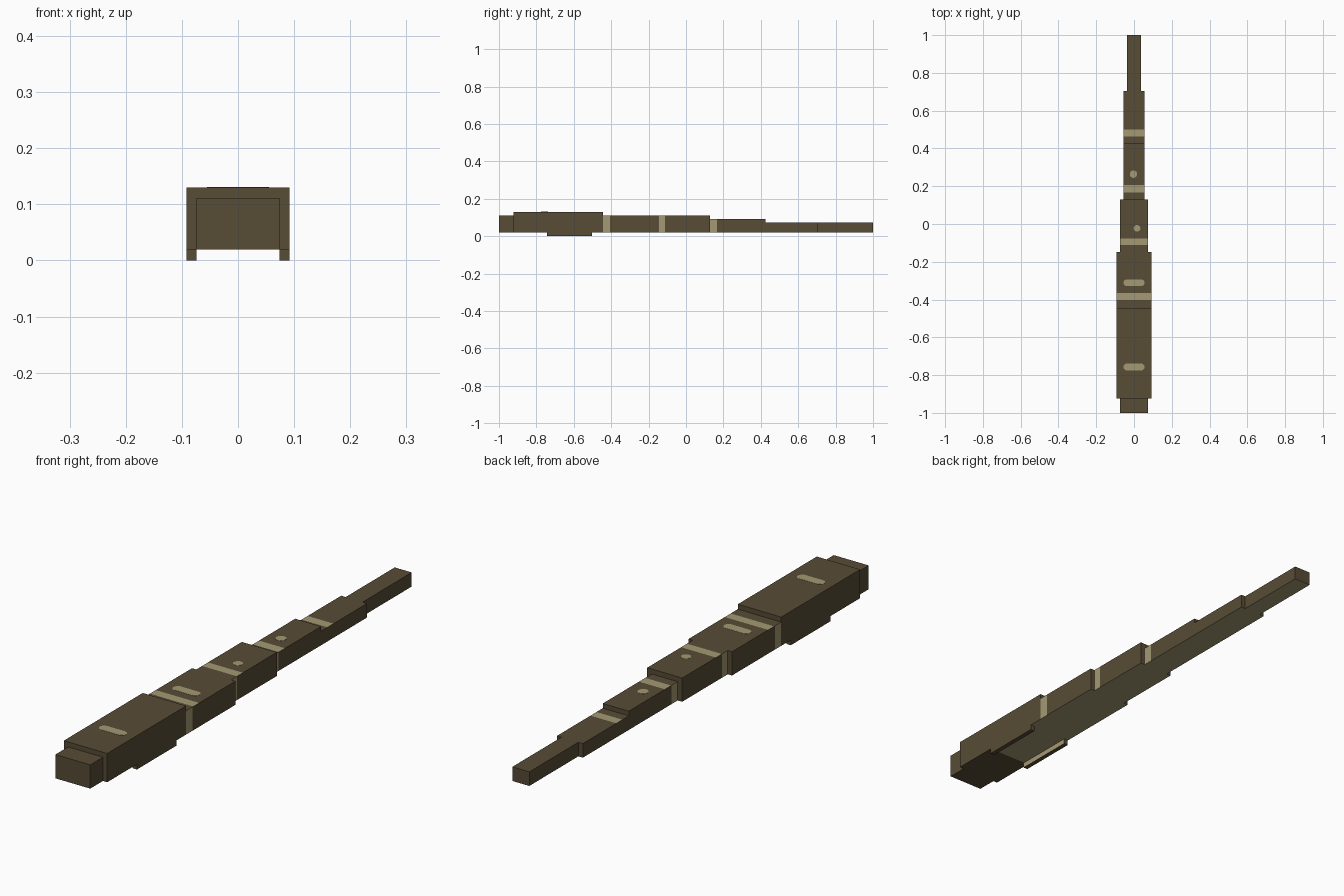
import bpy, bmesh
from mathutils import Matrix, Vector

cube = bpy.data.objects.get("Cube")
if cube:
    bpy.data.objects.remove(cube, do_unlink=True)


def material(name, rgb):
    mat = bpy.data.materials.new(name)
    mat.use_nodes = True
    mat.diffuse_color = (*rgb, 1)
    mat.node_tree.nodes["Principled BSDF"].inputs["Base Color"].default_value = (*rgb, 1)
    return mat


brown = material("olive brown", (0.095, 0.072, 0.036))
pale = material("pale khaki", (0.37, 0.32, 0.17))
BROWN, PALE = range(2)


def finish(name, bm, mats):
    mesh = bpy.data.meshes.new(name)
    bm.to_mesh(mesh)
    bm.free()
    for m in mats:
        mesh.materials.append(m)
    obj = bpy.data.objects.new(name, mesh)
    bpy.context.collection.objects.link(obj)
    return obj


def box(name, x, y, z, cuts, rule):
    """Box between (min, max) pairs, sliced at y cuts, with faces coloured by a rule."""
    bm = bmesh.new()
    size = [b - a for a, b in (x, y, z)]
    mid = Vector([(a + b) / 2 for a, b in (x, y, z)])
    bmesh.ops.create_cube(bm, size=1, matrix=Matrix.Translation(mid) @ Matrix.Diagonal((*size, 1)))
    for c in cuts:
        geom = bm.verts[:] + bm.edges[:] + bm.faces[:]
        bmesh.ops.bisect_plane(bm, geom=geom, plane_co=(0, c, 0), plane_no=(0, 1, 0))
    bm.normal_update()
    for f in bm.faces:
        f.material_index = rule(f.normal, f.calc_center_median())
    return finish(name, bm, (brown, pale))


def segment(name, half, y, top, top_band=None, side_band=None):
    """Body segment with a pale underside and optional pale bands on top and sides."""
    underside_start = -0.74

    def rule(n, c):
        if n.z > 0.5 and top_band and top_band[0] < c.y < top_band[1]:
            return PALE
        if abs(n.x) > 0.5 and side_band and side_band[0] < c.y < side_band[1]:
            return PALE
        if n.z < -0.5 and c.y > underside_start:
            return PALE
        return BROWN

    cuts = [c for c in (*(top_band or ()), *(side_band or ()), underside_start) if y[0] < c < y[1]]
    return box(name, (-half, half), y, (0.02, top), cuts, rule)


def spot(name, x, y, z, radius, stretch=0):
    """Thin painted spot on a top face, pulled apart along x into a long oval."""
    bm = bmesh.new()
    bmesh.ops.create_cone(bm, cap_ends=True, segments=12, radius1=radius, radius2=radius,
                          depth=0.0012, matrix=Matrix.Rotation(0.26, 4, "Z"))
    for v in bm.verts:
        v.co.x += stretch if v.co.x > 0 else -stretch
    bmesh.ops.translate(bm, verts=bm.verts, vec=(x, y, z))
    return finish(name, bm, (pale,))


# Stepped body, from the thick front to the thin back
segment("front_cap", 0.074, (-1, -0.923), 0.111)
segment("front_body", 0.092, (-0.923, -0.445), 0.13)
segment("middle_body", 0.092, (-0.445, -0.147), 0.111, (-0.402, -0.366), (-0.445, -0.407))
segment("narrow_body", 0.074, (-0.147, 0.129), 0.111, (-0.112, -0.076), (-0.147, -0.113))
segment("rear_body", 0.055, (0.129, 0.425), 0.092, (0.168, 0.206), (0.129, 0.166))
segment("rear_neck", 0.055, (0.425, 0.703), 0.074, (0.463, 0.5))
segment("back_tip", 0.036, (0.703, 1), 0.074)

# Low runners under the front body, pale on the inside
for side, label in ((1, "left"), (-1, "right")):
    xs = sorted((side * 0.074, side * 0.092))
    box(f"{label}_runner", xs, (-0.743, -0.503), (0, 0.02), (),
        lambda n, c: PALE if n.x * side < -0.5 else BROWN)

# Painted spots along the top
spot("front_spot", 0, -0.757, 0.13, 0.019, 0.037)
spot("middle_spot", 0, -0.311, 0.111, 0.019, 0.037)
spot("narrow_spot", 0.016, -0.023, 0.111, 0.018)
spot("rear_spot", -0.003, 0.264, 0.092, 0.02)
